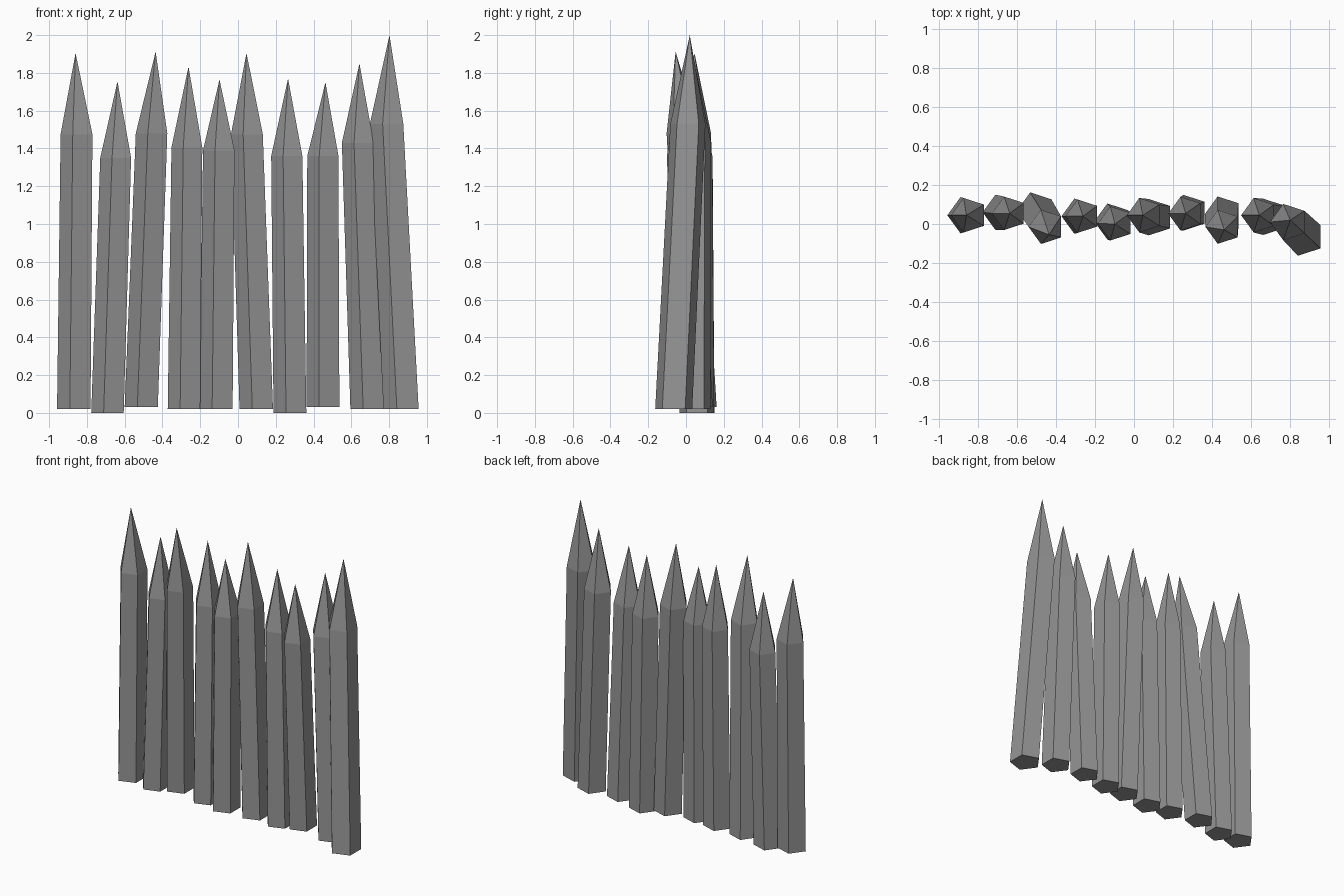
import bpy
import bmesh
from math import cos, sin, pi

cube = bpy.data.objects.get("Cube")
if cube:
    bpy.data.objects.remove(cube, do_unlink=True)

# Single flat colour
grey = bpy.data.materials.new("weathered_grey")
grey.use_nodes = True
colour = (0.3, 0.3, 0.3, 1)
grey.diffuse_color = colour
grey.node_tree.nodes["Principled BSDF"].inputs["Base Color"].default_value = colour

SIDES = 5
SHOULDER_SCALE = 0.95


def ring(bm, centre, radius):
    """Level five-sided ring with one corner towards -x."""
    x, y, z = centre
    angles = [pi + 2 * pi * i / SIDES for i in range(SIDES)]
    return [bm.verts.new((x + radius * cos(a), y + radius * sin(a), z)) for a in angles]


def stake(name, radius, foot, shoulder, tip):
    """Leaning five-sided post with a pointed top."""
    bm = bmesh.new()
    low = ring(bm, foot, radius)
    high = ring(bm, shoulder, radius * SHOULDER_SCALE)
    point = bm.verts.new(tip)
    bm.faces.new(low[::-1])
    for i in range(SIDES):
        j = (i + 1) % SIDES
        bm.faces.new((low[i], low[j], high[j], high[i]))
        bm.faces.new((high[i], high[j], point))
    mesh = bpy.data.meshes.new(name)
    bm.to_mesh(mesh)
    bm.free()
    mesh.materials.append(grey)
    bpy.context.collection.objects.link(bpy.data.objects.new(name, mesh))


# Row of stakes: radius, foot centre, shoulder centre, tip
stakes = [
    (.098, (-.86, .045, .02), (-.846, .045, 1.475), (-.86, .045, 1.905)),
    (.095, (-.682, .06, 0), (-.639, .055, 1.35), (-.638, .055, 1.755)),
    (.097, (-.503, .07, .03), (-.449, -.015, 1.48), (-.436, -.055, 1.913)),
    (.095, (-.277, .04, .02), (-.262, .04, 1.405), (-.262, .04, 1.833)),
    (.097, (-.107, .013, .02), (-.093, .003, 1.39), (-.098, 0, 1.765)),
    (.098, (.106, .035, .02), (.056, .045, 1.475), (.045, .045, 1.905)),
    (.096, (.284, .058, 0), (.267, .053, 1.36), (.265, .055, 1.77)),
    (.096, (.459, .05, .03), (.458, -.015, 1.36), (.463, -.03, 1.75)),
    (.098, (.693, .037, .02), (.643, .045, 1.43), (.643, .045, 1.85)),
    (.103, (.873, -.065, .02), (.796, .01, 1.53), (.802, .02, 2)),
]
for number, (radius, foot, shoulder, tip) in enumerate(stakes, 1):
    stake(f"stake_{number}", radius, foot, shoulder, tip)
